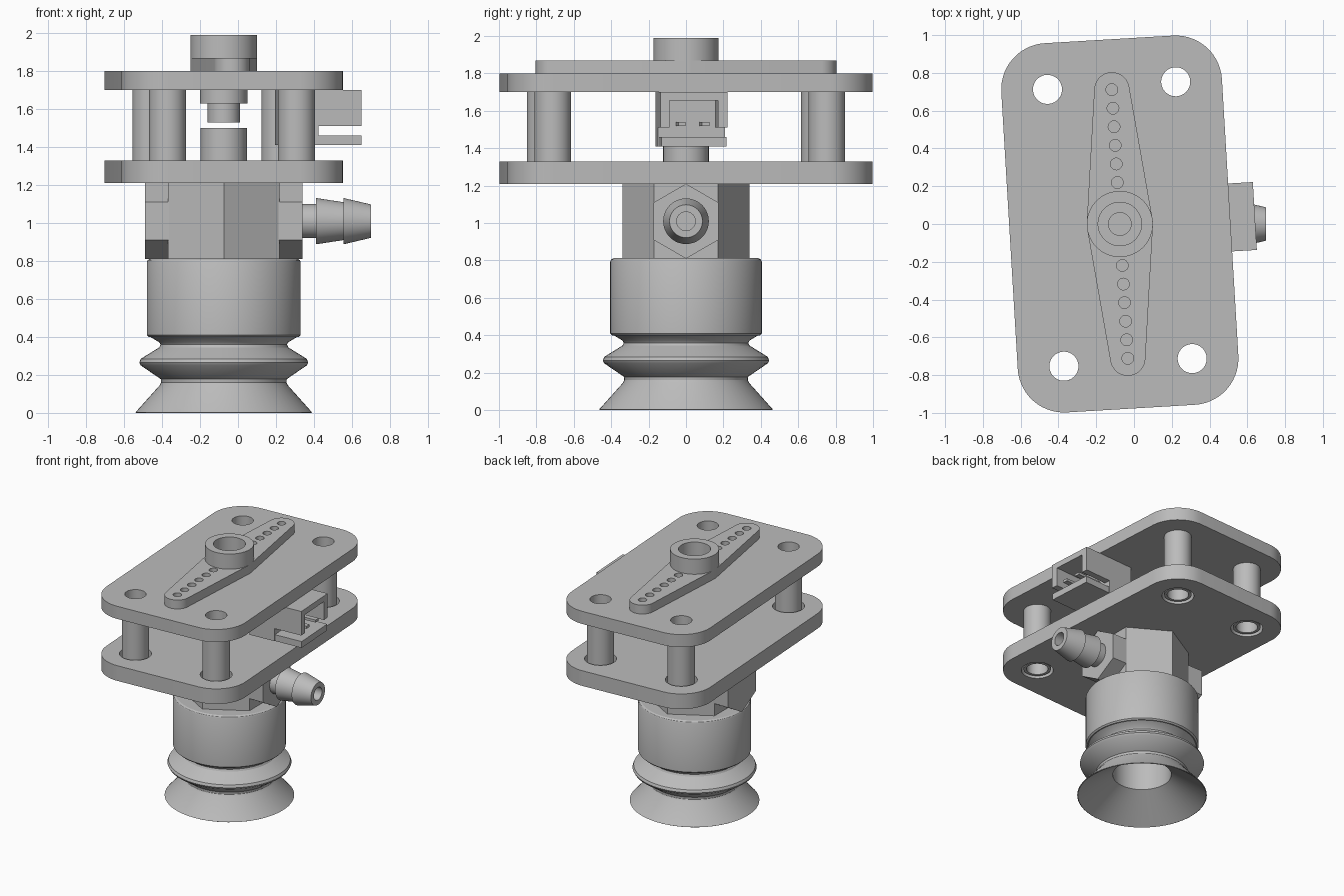
import bpy, bmesh
from math import radians, pi, cos, sin, hypot, asin
from mathutils import Matrix, Vector

if "Cube" in bpy.data.objects:
    bpy.data.objects.remove(bpy.data.objects["Cube"])

AXIS = Vector((-0.075, 0, 0))   # shared vertical axis of every part
TILT = radians(3.4)             # twist of the plate assembly

grey = bpy.data.materials.new("plain_grey")
grey.use_nodes = True
grey.diffuse_color = (0.5, 0.5, 0.5, 1)
grey.node_tree.nodes["Principled BSDF"].inputs["Base Color"].default_value = grey.diffuse_color


def finish(name, bm, twist=0.0):
    bmesh.ops.remove_doubles(bm, verts=bm.verts, dist=1e-5)
    bmesh.ops.recalc_face_normals(bm, faces=bm.faces)
    mesh = bpy.data.meshes.new(name)
    bm.to_mesh(mesh)
    bm.free()
    mesh.materials.clear()
    mesh.materials.append(grey)
    for p in mesh.polygons:
        p.use_smooth = True
        p.material_index = 0
    mesh.set_sharp_from_angle(angle=radians(30))
    obj = bpy.data.objects.new(name, mesh)
    obj.location = AXIS
    obj.rotation_euler.z = twist
    bpy.context.collection.objects.link(obj)
    return obj


def arc(cx, cy, r, start=0.0, end=2 * pi, steps=40):
    full = end - start > 6.28
    n = steps if full else steps + 1
    return [(cx + r * cos(start + (end - start) * i / steps),
             cy + r * sin(start + (end - start) * i / steps)) for i in range(n)]


def plate(name, outline, holes, z0, z1, twist=TILT):
    """Extrude a flat outline with holes from z0 to z1."""
    curve = bpy.data.curves.new(name, 'CURVE')
    curve.dimensions = '2D'
    curve.fill_mode = 'BOTH'
    curve.extrude = (z1 - z0) / 2
    for pts in [outline] + holes:
        s = curve.splines.new('POLY')
        s.points.add(len(pts) - 1)
        for p, (x, y) in zip(s.points, pts):
            p.co = (x, y, 0, 1)
        s.use_cyclic_u = True
    tmp = bpy.data.objects.new("outline_helper", curve)
    bpy.context.collection.objects.link(tmp)
    deps = bpy.context.evaluated_depsgraph_get()
    mesh = bpy.data.meshes.new_from_object(tmp.evaluated_get(deps))
    bm = bmesh.new()
    bm.from_mesh(mesh)
    bmesh.ops.translate(bm, verts=bm.verts, vec=(0, 0, (z0 + z1) / 2))
    bpy.data.objects.remove(tmp)
    bpy.data.curves.remove(curve)
    bpy.data.meshes.remove(mesh)
    return finish(name, bm, twist)


def lathe(name, profile, closed=True, matrix=Matrix(), twist=0.0, centre=(0, 0)):
    """Revolve (radius, height) points about z, then place by matrix."""
    bm = bmesh.new()
    vs = [bm.verts.new((r, 0, z)) for r, z in profile]
    es = [bm.edges.new(p) for p in zip(vs, vs[1:])]
    if closed:
        es.append(bm.edges.new((vs[-1], vs[0])))
    bmesh.ops.spin(bm, geom=vs + es, cent=(0, 0, 0), axis=(0, 0, 1),
                   angle=2 * pi, steps=64)
    bmesh.ops.transform(bm, matrix=Matrix.Translation((*centre, 0)) @ matrix, verts=bm.verts)
    return finish(name, bm, twist)


def rod(name, r, z0, z1, twist=0.0):
    return lathe(name, [(0, z0), (r, z0), (r, z1), (0, z1)], False, twist=twist)


def hex_prism(name, r, length, matrix):
    bm = bmesh.new()
    bmesh.ops.create_cone(bm, cap_ends=True, segments=6, radius1=r, radius2=r,
                          depth=length, matrix=matrix)
    return finish(name, bm)


def boxes(name, specs, twist=TILT):
    bm = bmesh.new()
    for x0, x1, y0, y1, z0, z1 in specs:
        m = Matrix.Translation(((x0 + x1) / 2, (y0 + y1) / 2, (z0 + z1) / 2))
        bmesh.ops.create_cube(bm, size=1, matrix=m @ Matrix.Diagonal((x1 - x0, y1 - y0, z1 - z0, 1)))
    return finish(name, bm, twist)


# Two rounded plates and four tubular standoffs
HX, HY, CORNER = 0.34, 0.734, 0.245
corners = [(HX, HY), (-HX, HY), (-HX, -HY), (HX, -HY)]
outline = []
for i, (x, y) in enumerate(corners):
    outline += arc(x, y, CORNER, i * pi / 2, (i + 1) * pi / 2, 14)
plate("lower_plate", outline, [arc(x, y, 0.115) for x, y in corners], 1.21, 1.33)
plate("upper_plate", outline, [arc(x, y, 0.077) for x, y in corners], 1.70, 1.80)
for i, c in enumerate(corners):
    lathe(f"standoff_{i + 1}", [(0.077, 1.22), (0.098, 1.22), (0.098, 1.70), (0.077, 1.70)],
          twist=TILT, centre=c)

# Double-ended arm: tangent hull of a hub circle and two tip circles
HUB, TIP, REACH = 0.175, 0.093, 0.712
lean = asin((HUB - TIP) / REACH)
arm = (arc(0, 0, HUB, -lean, lean, 4) + arc(0, REACH, TIP, lean, pi - lean, 20)
       + arc(0, 0, HUB, pi - lean, pi + lean, 4)
       + arc(0, -REACH, TIP, pi + lean, 2 * pi - lean, 20))
arm_holes = [arc(0, s * (0.22 + 0.0985 * i), 0.031, steps=24) for s in (1, -1) for i in range(6)]
plate("arm", arm, arm_holes + [arc(0, 0, 0.15)], 1.80, 1.87)
lathe("arm_hub", [(0.06, 1.80), (HUB, 1.80), (HUB, 1.99), (0.115, 1.99),
                  (0.115, 1.87), (0.06, 1.87)], twist=TILT)

# Stub shafts between the plates
rod("upper_collar", 0.125, 1.63, 1.70)
rod("upper_shaft", 0.085, 1.53, 1.64)
rod("lower_boss", 0.122, 1.32, 1.50)

# Side-entry socket with two pins
socket = [(0.28, 0.49, -0.18, 0.18, 1.41, 1.70),
          (0.48, 0.716, -0.18, 0.18, 1.655, 1.70),
          (0.48, 0.716, -0.175, 0.175, 1.41, 1.46)]
for s in (-1, 1):
    a, b = sorted((s * 0.13, s * 0.18))
    socket.append((0.48, 0.716, a, b, 1.51, 1.66))
    socket.append((0.48, 0.70, s * 0.063 - 0.02, s * 0.063 + 0.02, 1.52, 1.54))
boxes("socket", socket)

# Crossed hexagonal blocks
along_x = Matrix.Rotation(pi / 2, 4, 'Y')
hex_prism("upright_hex_block", 0.34, 0.40,
          Matrix.Translation((0, 0, 1.01)) @ Matrix.Rotation(pi / 6 * 0, 4, 'Z'))
hex_prism("cross_hex_block", 0.20, 0.83, Matrix.Translation((0, 0, 1.01)) @ along_x
          @ Matrix.Rotation(pi / 2, 4, 'Z'))

# Barbed hose nozzle pointing to the left side
lathe("hose_nozzle", [(0.05, 0.40), (0.09, 0.40), (0.09, 0.485), (0.122, 0.485), (0.10, 0.63),
                      (0.122, 0.63), (0.088, 0.775), (0.05, 0.775)],
      matrix=Matrix.Translation((0, 0, 1.01)) @ along_x)

# Cup holder and hollow bellows cup
lathe("cup_holder", [(0.21, 0.41), (0.395, 0.40), (0.405, 0.41), (0.405, 0.795), (0.40, 0.805),
                     (0.388, 0.812), (0, 0.812), (0, 0.79), (0.21, 0.79)], False)
lathe("bellows_cup", [(0.46, 0), (0.465, 0.003), (0.338, 0.145), (0.33, 0.16), (0.332, 0.178),
                      (0.437, 0.25), (0.445, 0.265), (0.437, 0.285), (0.34, 0.345),
                      (0.333, 0.36), (0.34, 0.372), (0.395, 0.405), (0.21, 0.41),
                      (0.21, 0.17)])
